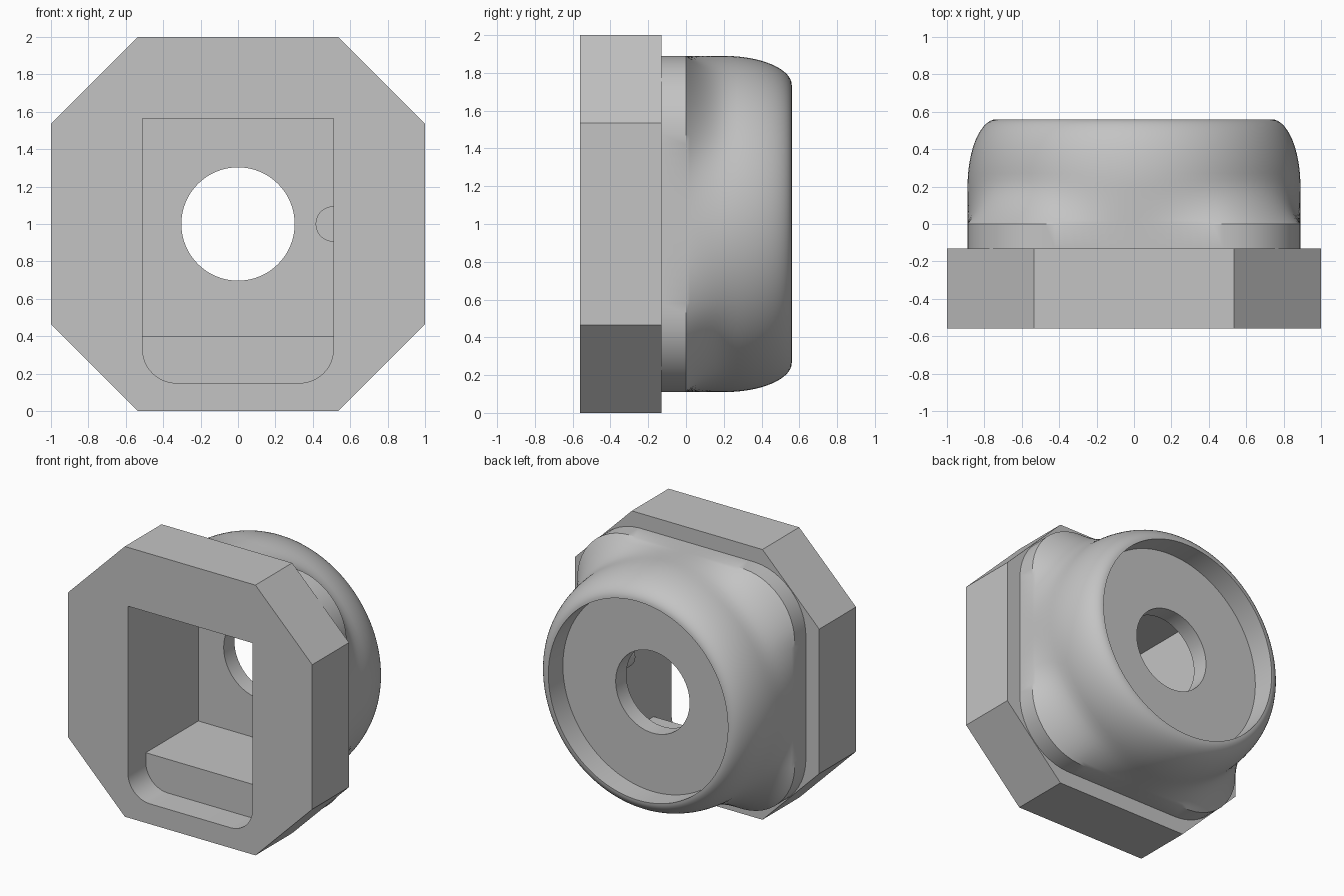
import bpy, bmesh
from math import sin, cos, pi, sqrt

cube = bpy.data.objects.get("Cube")
if cube:
    bpy.data.objects.remove(cube, do_unlink=True)

CENTRE = 1.0      # height of the main axis
SEGMENTS = 128

grey = bpy.data.materials.new("plain_grey")
grey.use_nodes = True
GREY = (0.55, 0.55, 0.55, 1)
grey.diffuse_color = GREY
grey.node_tree.nodes["Principled BSDF"].inputs["Base Color"].default_value = GREY


def loft(name, rings):
    """Solid skinned through rings of (x, y, z) points, capped at both ends."""
    bm = bmesh.new()
    loops = [[bm.verts.new(p) for p in ring] for ring in rings]
    n = len(loops[0])
    for a, b in zip(loops, loops[1:]):
        for i in range(n):
            j = (i + 1) % n
            bm.faces.new((a[i], a[j], b[j], b[i]))
    bm.faces.new(loops[0])
    bm.faces.new(loops[-1])
    bmesh.ops.recalc_face_normals(bm, faces=bm.faces)
    mesh = bpy.data.meshes.new(name)
    bm.to_mesh(mesh)
    bm.free()
    mesh.materials.append(grey)
    obj = bpy.data.objects.new(name, mesh)
    bpy.context.collection.objects.link(obj)
    return obj


def prism(name, outline, y0, y1):
    """Extrude an (x, z) outline along y."""
    return loft(name, [[(x, y, z) for x, z in outline] for y in (y0, y1)])


def arc(cx, cz, r, start, end, steps):
    return [(cx + r * cos(start + (end - start) * i / steps),
             cz + r * sin(start + (end - start) * i / steps)) for i in range(steps + 1)]


def combine(target, tool, operation):
    """Apply a boolean and remove the tool object."""
    mod = target.modifiers.new(operation, 'BOOLEAN')
    mod.operation, mod.solver, mod.object = operation, 'EXACT', tool
    bpy.context.view_layer.objects.active = target
    bpy.ops.object.modifier_apply(modifier=mod.name)
    bpy.data.objects.remove(tool, do_unlink=True)


# Octagonal flange
S, F = 0.535, 1.0
octagon = [(S, -F), (F, -S), (F, S), (S, F), (-S, F), (-F, S), (-F, -S), (-S, -F)]
housing = prism("flanged_housing", [(x, z + CENTRE) for x, z in octagon], -0.56, -0.13)

# Rounded-square neck blending into a domed round body with a recessed end
HALF, CORNER, RIM = 0.89, 0.43, 0.735


def square_radius(t):
    c, s = abs(cos(t)), abs(sin(t))
    a = HALF - CORNER
    if min(c, s) * HALF / max(c, s) <= a:
        return HALF / max(c, s)
    return a * (c + s) + sqrt(CORNER ** 2 - (a * (c - s)) ** 2)


def body_ring(y, radius, squareness):
    ring = []
    for i in range(SEGMENTS):
        t = 2 * pi * i / SEGMENTS
        r = radius + (square_radius(t) - HALF) * squareness
        ring.append((r * cos(t), y, CENTRE + r * sin(t)))
    return ring


BLEND, DOME = 0.26, 0.2
rings = [body_ring(-0.3, HALF, 1)]
for i in range(11):
    k = i / 10
    rings.append(body_ring(DOME * k, HALF, (1 - DOME * k / BLEND) ** 2))
for i in range(1, 17):
    a = pi / 2 * i / 16
    y = DOME + 0.36 * sin(a)
    rings.append(body_ring(y, RIM + (HALF - RIM) * cos(a), max(0, 1 - y / BLEND) ** 2))
rings.append(body_ring(0.39, RIM, 0))
combine(housing, loft("round_body", rings), 'UNION')

# Front pocket, its shallow rounded lower step, and the through hole
W, TOP, LEDGE, LOW, R = 0.51, 1.565, 0.4, 0.15, 0.18
step = ([(W, TOP), (-W, TOP)] + arc(-W + R, LOW + R, R, pi, 1.5 * pi, 12)
        + arc(W - R, LOW + R, R, 1.5 * pi, 2 * pi, 12))
combine(housing, prism("step_cutter", step, -0.8, -0.35), 'DIFFERENCE')
pocket = [(W, LEDGE), (W, TOP), (-W, TOP), (-W, LEDGE)]
combine(housing, prism("pocket_cutter", pocket, -0.7, 0.265), 'DIFFERENCE')
hole = arc(0, CENTRE, 0.303, 0, 2 * pi, 64)[:-1]
combine(housing, prism("hole_cutter", hole, 0.1, 0.7), 'DIFFERENCE')

# Small half-round key on the left pocket wall
key = prism("pocket_key", arc(W, CENTRE, 0.095, pi / 2, 1.5 * pi, 20), 0.0, 0.265)

for obj in (housing, key):
    bpy.ops.object.select_all(action='DESELECT')
    obj.select_set(True)
    bpy.context.view_layer.objects.active = obj
    bpy.ops.object.shade_smooth_by_angle(angle=pi / 6)
